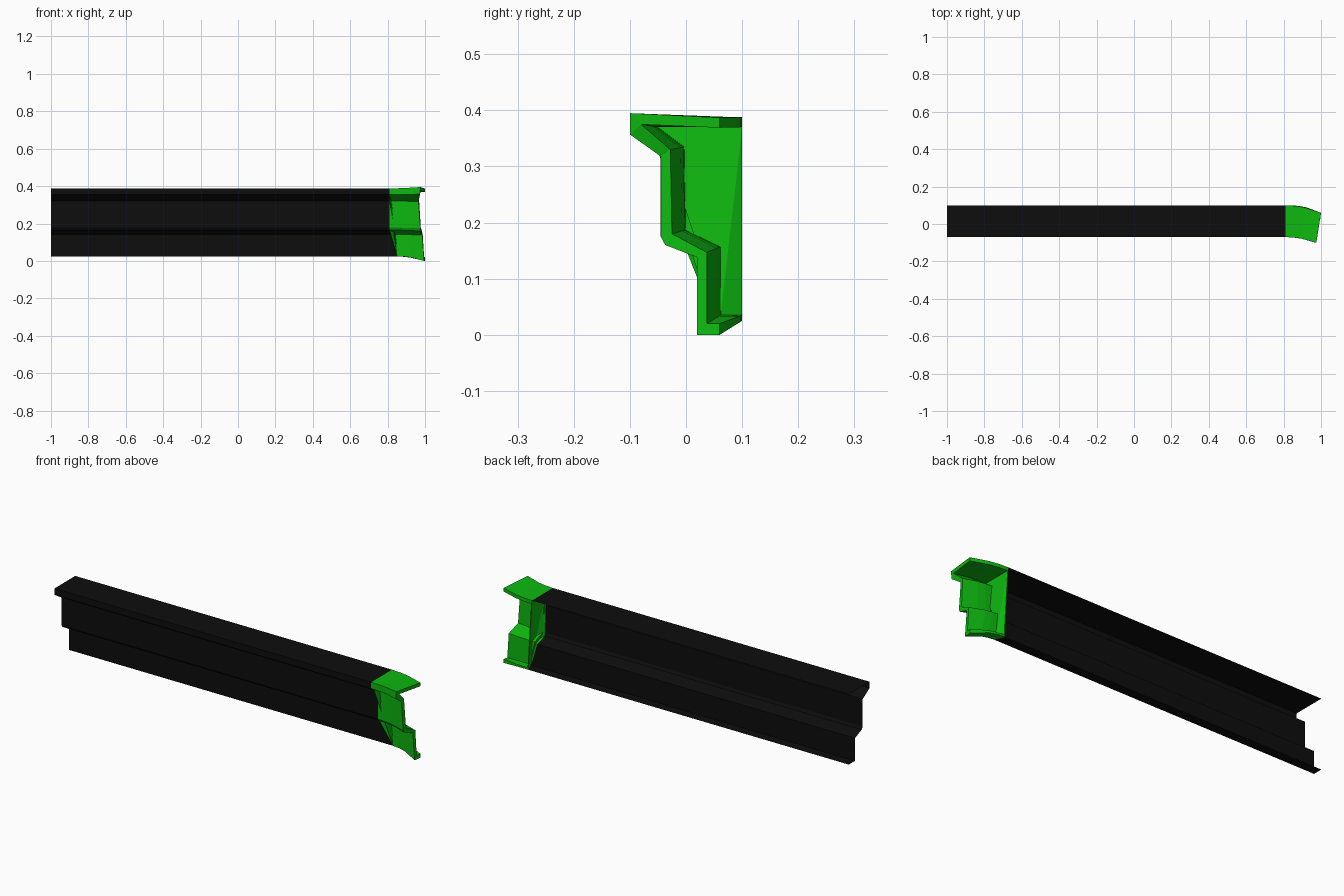
import bpy, bmesh

cube = bpy.data.objects.get("Cube")
if cube:
    bpy.data.objects.remove(cube)


def material(name, rgb):
    mat = bpy.data.materials.new(name)
    mat.use_nodes = True
    mat.diffuse_color = (*rgb, 1)
    mat.node_tree.nodes["Principled BSDF"].inputs["Base Color"].default_value = (*rgb, 1)
    return mat


def finish(bm, name, mat):
    mesh = bpy.data.meshes.new(name)
    bm.to_mesh(mesh)
    bm.free()
    mesh.materials.append(mat)
    obj = bpy.data.objects.new(name, mesh)
    bpy.context.collection.objects.link(obj)
    return obj


def add_sections(bm, sections):
    return [[bm.verts.new(p) for p in section] for section in sections]


def bridge(bm, sections):
    for a, b in zip(sections, sections[1:]):
        for i in range(len(a) - 1):
            bm.faces.new((a[i], a[i + 1], b[i + 1], b[i]))


def mix(a, b, t, u):
    # x advances with t, the sideways bend lags behind with u
    return (a[0] + (b[0] - a[0]) * t,
            a[1] + (b[1] - a[1]) * u,
            a[2] + (b[2] - a[2]) * u)


# Seam section (x, y, z), from the top back edge round to the bottom back edge
seam = [(.81, .1, .388), (.81, -.07, .388), (.81, -.07, .355), (.81, -.013, .32),
        (.81, -.013, .178), (.81, -.005, .165), (.815, .05, .142),
        (.85, .05, .025), (.83, .1, .025)]
# Flared outer end section
tip = [(1, .06, .387), (.975, -.1, .395), (.972, -.1, .357), (.965, -.045, .318),
       (.975, -.045, .175), (.977, -.037, .16), (.985, .02, .138),
       (.995, .02, 0), (1, .06, 0)]
# Inner faces of the hollow end
seam_inner = [(.815, .1, .37), (.815, -.05, .37), (.815, -.003, .335), (.815, 0, .187),
              (.82, .062, .157), (.853, .062, .035), (.835, .1, .035)]
tip_inner = [(1, .06, .369), (.977, -.08, .375), (.968, -.028, .33), (.977, -.025, .18),
             (.987, .037, .147), (.995, .037, .02), (1, .06, .02)]

# Long trim: open-backed sheet
bm = bmesh.new()
start = [(-1, y, z) for x, y, z in seam]
bridge(bm, add_sections(bm, [start, seam]))
finish(bm, "long_trim", material("black", (.004, .004, .004)))

# Curved end piece: thick hollow shell closed against the trim
bm = bmesh.new()
steps = [(0, 0), (.27, .08), (.52, .27), (1, 1)]
outer = add_sections(bm, [[mix(a, b, t, u) for a, b in zip(seam, tip)] for t, u in steps])
inner = add_sections(bm, [[mix(a, b, t, u) for a, b in zip(seam_inner, tip_inner)]
                          for t, u in steps])
bridge(bm, outer)
bridge(bm, inner)

# Back edges of the top and bottom slabs
for k in (0, -1):
    for s in range(len(steps) - 1):
        bm.faces.new((outer[s][k], outer[s + 1][k], inner[s + 1][k], inner[s][k]))

# End rim, joining the two outlines; the lip and ledge corners share inner points
match = [0, 1, 1, 2, 3, 3, 4, 5, 6]
o, n = outer[-1], inner[-1]
for i in range(len(o) - 1):
    a, b = n[match[i]], n[match[i + 1]]
    bm.faces.new((o[i], o[i + 1], b) if a == b else (o[i], o[i + 1], b, a))

# Closing wall between trim and end piece
bm.faces.new(outer[0])
bm.faces.new(inner[0])
bm.faces.new((outer[0][0], outer[0][-1], inner[0][-1], inner[0][0]))
bmesh.ops.triangulate(bm, faces=[f for f in bm.faces if len(f.verts) > 4])
bmesh.ops.recalc_face_normals(bm, faces=bm.faces)
finish(bm, "flared_end", material("green", (.004, .48, .005)))
